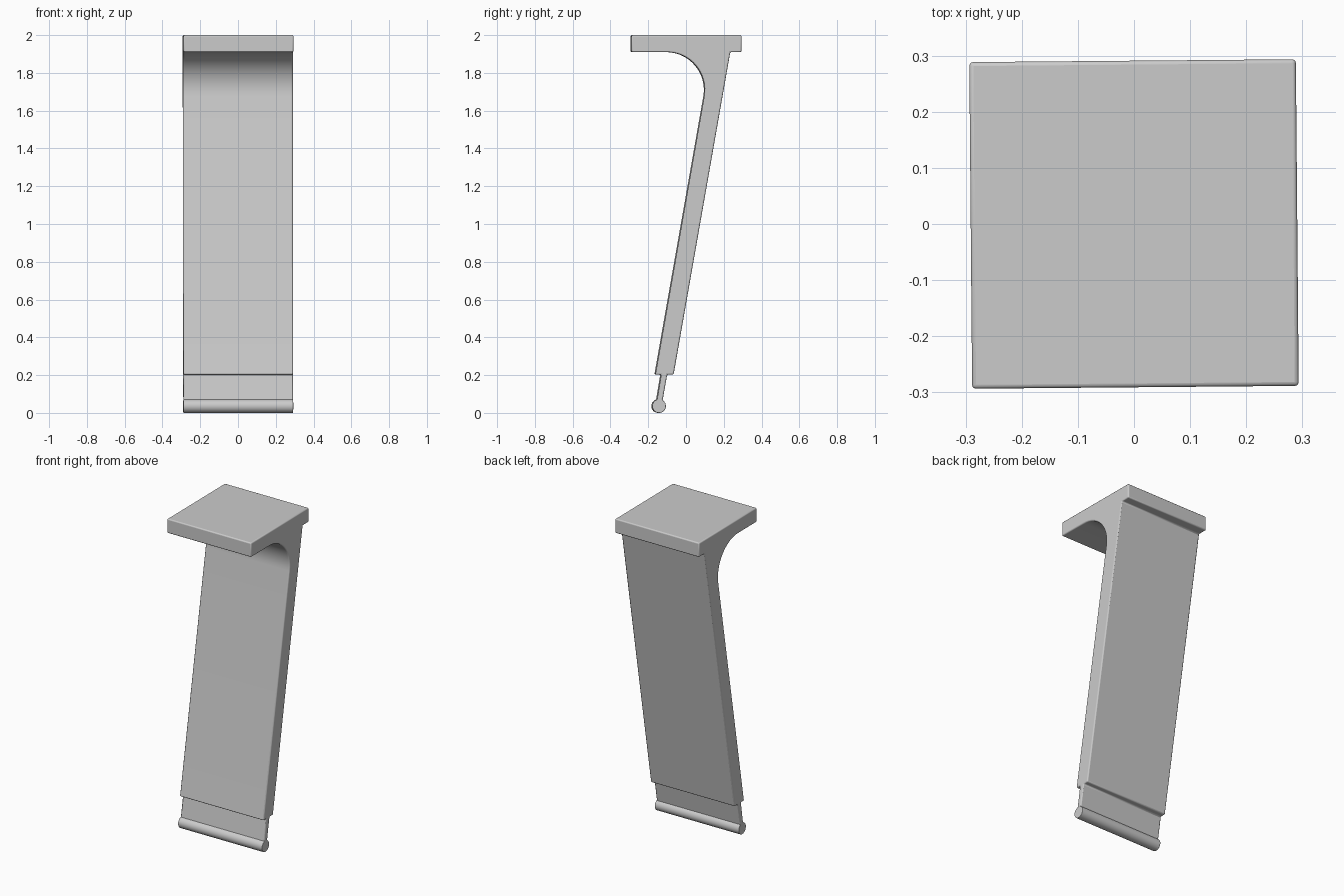
import bpy, bmesh, math
from mathutils import Matrix

cube = bpy.data.objects.get("Cube")
if cube:
    bpy.data.objects.remove(cube, do_unlink=True)

HALF = 0.291                 # half width of every part
TWIST = math.radians(0.5)    # slight turn about the vertical

grey = bpy.data.materials.new("plain grey")
grey.use_nodes = True
colour = (0.6, 0.6, 0.6, 1)
grey.diffuse_color = colour
grey.node_tree.nodes["Principled BSDF"].inputs["Base Color"].default_value = colour


def extrude_profile(name, points, bevel):
    """Sweep a side profile (y, z) across the width and soften its edges."""
    bm = bmesh.new()
    face = bm.faces.new([bm.verts.new((-HALF, y, z)) for y, z in points])
    swept = bmesh.ops.extrude_face_region(bm, geom=[face])["geom"]
    moved = [v for v in swept if isinstance(v, bmesh.types.BMVert)]
    bmesh.ops.translate(bm, verts=moved, vec=(2 * HALF, 0, 0))
    bmesh.ops.recalc_face_normals(bm, faces=bm.faces)
    bmesh.ops.rotate(bm, verts=bm.verts, cent=(0, 0, 0),
                     matrix=Matrix.Rotation(TWIST, 3, 'Z'))
    mesh = bpy.data.meshes.new(name)
    bm.to_mesh(mesh)
    bm.free()
    mesh.materials.append(grey)
    obj = bpy.data.objects.new(name, mesh)
    bpy.context.collection.objects.link(obj)
    mod = obj.modifiers.new("soft edges", 'BEVEL')
    mod.width = bevel
    mod.segments = 3
    mod.limit_method = 'ANGLE'
    mod.angle_limit = math.radians(30)
    bpy.ops.object.select_all(action='DESELECT')
    obj.select_set(True)
    bpy.context.view_layer.objects.active = obj
    bpy.ops.object.shade_smooth_by_angle(angle=math.radians(35))
    return obj


def arc(cy, cz, radius, start, end, steps):
    angles = [math.radians(start + (end - start) * i / steps) for i in range(steps + 1)]
    return [(cy + radius * math.cos(a), cz + radius * math.sin(a)) for a in angles]


# Top plate, curved gusset, slanted leg and thin neck in one profile
bracket = [(-HALF, 2.0), (-HALF, 1.91)]
bracket += arc(-0.103, 1.71, 0.2, 90, -10, 16)
bracket += [(-0.165, 0.203), (-0.134, 0.203), (-0.16, 0.045),
            (-0.13, 0.045), (-0.102, 0.203), (-0.068, 0.203),
            (0.232, 1.91), (HALF, 1.91), (HALF, 2.0)]
extrude_profile("slanted_bracket", bracket, 0.007)

# Round bead along the bottom edge
extrude_profile("bottom_bead", arc(-0.145, 0.036, 0.036, 0, 352.5, 47), 0.002)
